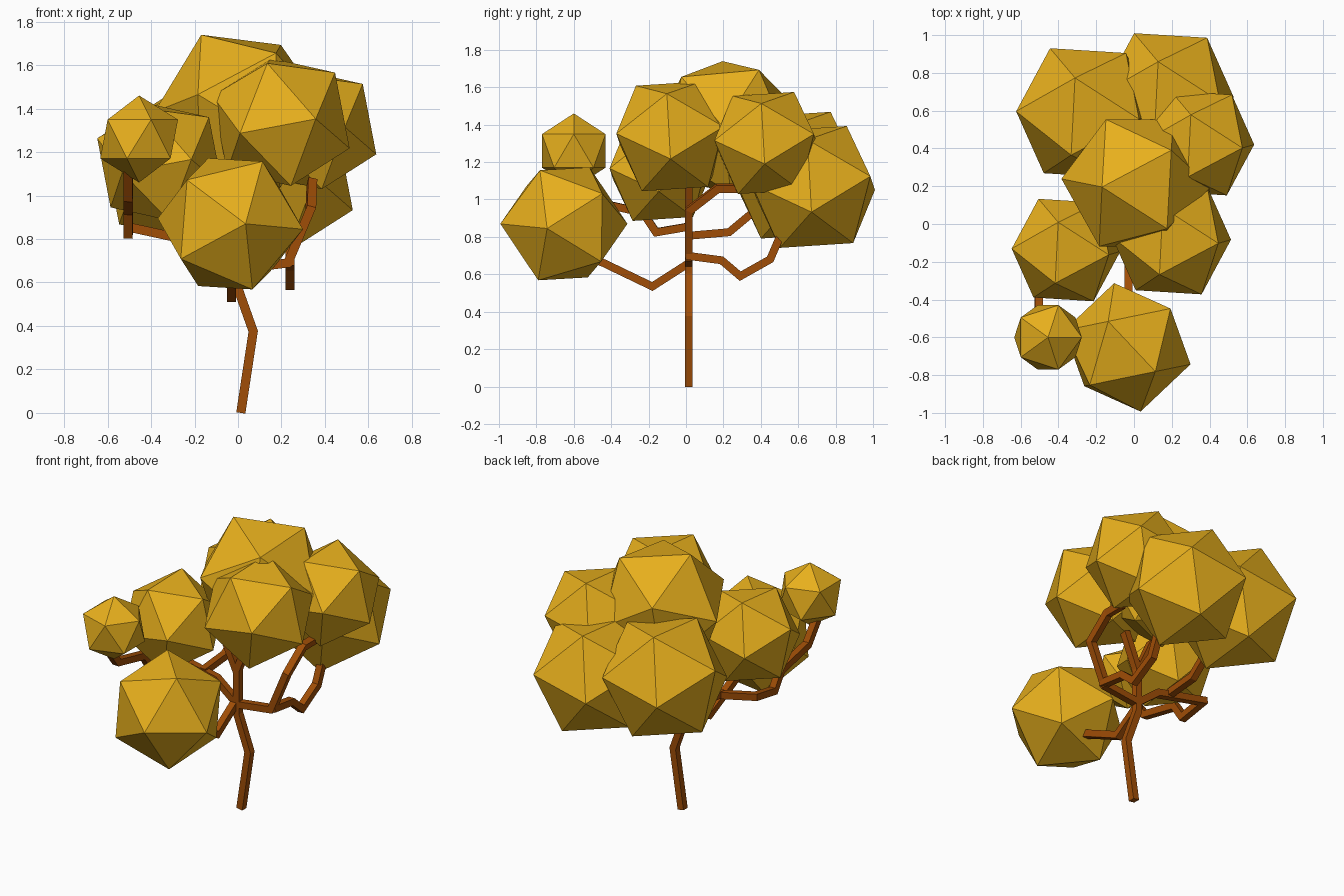
import bpy
import bmesh
from mathutils import Vector, Matrix

if "Cube" in bpy.data.objects:
    bpy.data.objects.remove(bpy.data.objects["Cube"])


def material(name, rgb):
    m = bpy.data.materials.new(name)
    m.diffuse_color = (*rgb, 1)
    m.use_nodes = True
    m.node_tree.nodes["Principled BSDF"].inputs["Base Color"].default_value = m.diffuse_color
    return m


LEAF = material("golden_leaf", (0.8, 0.43, 0.012))
BARK = material("brown_bark", (0.35, 0.075, 0.002))


def finish(bm, name, mat):
    bmesh.ops.recalc_face_normals(bm, faces=bm.faces)
    mesh = bpy.data.meshes.new(name)
    bm.to_mesh(mesh)
    bm.free()
    mesh.materials.append(mat)
    obj = bpy.data.objects.new(name, mesh)
    bpy.context.collection.objects.link(obj)
    return obj


def frame(a, b):
    """Rotation frame whose first axis is a and whose first plane holds b."""
    x = Vector(a).normalized()
    z = x.cross(Vector(b)).normalized()
    return Matrix((x, z.cross(x), z)).transposed()


def leaf_clump(name, centre, radius, a, b):
    """Twenty-sided clump with one corner along a and a neighbouring corner towards b."""
    bm = bmesh.new()
    bmesh.ops.create_icosphere(bm, subdivisions=1, radius=radius)
    source = frame((0, 0, 1), (0.894, 0, 0.447))
    turn = frame(a, b) @ source.transposed()
    bmesh.ops.transform(bm, matrix=turn.to_4x4(), verts=bm.verts)
    obj = finish(bm, name, LEAF)
    obj.location = centre


def branch(name, points, width=0.042):
    """Square beam with mitred bends."""
    pts = [Vector(p) for p in points]
    dirs = [(q - p).normalized() for p, q in zip(pts, pts[1:])]
    t = dirs[0]
    side = t.cross(Vector((0, 1, 0) if abs(t.y) < 0.7 else (1, 0, 0))).normalized()
    up = t.cross(side)
    h = width / 2
    corners = [pts[0] + side * i * h + up * j * h
               for i, j in ((-1, -1), (1, -1), (1, 1), (-1, 1))]
    bm = bmesh.new()
    ring = [bm.verts.new(c) for c in corners]
    bm.faces.new(ring)
    for k, d in enumerate(dirs):
        n = (d + dirs[k + 1]) if k + 1 < len(dirs) else d
        corners = [c + d * ((pts[k + 1] - c).dot(n) / d.dot(n)) for c in corners]
        new = [bm.verts.new(c) for c in corners]
        for i in range(4):
            j = (i + 1) % 4
            bm.faces.new((ring[i], ring[j], new[j], new[i]))
        ring = new
    bm.faces.new(ring)
    finish(bm, name, BARK)


# Leaf clumps sharing one tilt
A, B = (0.313, -0.008, -0.12), (0.25, -0.028, 0.237)
leaf_clump("leaf_right_middle", (0.198, -0.075, 1.338), 0.338, A, B)
leaf_clump("leaf_right", (0.343, 0.428, 1.302), 0.314, A, B)
leaf_clump("leaf_left_middle", (-0.36, -0.138, 1.153), 0.308, A, B)
leaf_clump("leaf_back_left", (-0.26, 0.587, 1.13), 0.39, A, B)
leaf_clump("leaf_back_right", (0.178, 0.68, 1.067), 0.375, A, B)

# Leaf clumps with their own tilt
leaf_clump("leaf_front", (-0.035, -0.653, 0.87), 0.347,
           (0.07, -0.34, 0), (0.335, -0.09, -0.025))
leaf_clump("leaf_top", (0.012, 0.218, 1.387), 0.397,
           (-0.18, -0.022, 0.35), (0.215, 0.19, 0.31))
leaf_clump("leaf_small", (-0.455, -0.6, 1.26), 0.2,
           (0, 0, 1), (0.894, 0, 0.447))

# Trunk with a forked upright top
branch("trunk", [(0.013, 0.015, 0), (0.07, 0.015, 0.375), (-0.01, 0.015, 0.6),
                 (-0.01, 0.015, 0.88), (0.08, 0.015, 1.1)])
branch("trunk_fork", [(-0.01, 0.015, 0.86), (-0.12, 0.015, 1.1)])

# Branch to the front clump
branch("front_branch", [(-0.03, 0.015, 0.66), (-0.03, -0.18, 0.535),
                        (-0.03, -0.44, 0.66), (-0.03, -0.6, 0.72)])

# Branches on the right side
branch("right_branch", [(-0.01, 0.015, 0.66), (0.23, 0.015, 0.69), (0.335, 0.015, 0.94),
                        (0.34, 0.17, 1.06), (0.34, 0.3, 1.06)])
branch("back_right_branch", [(0.24, 0.0, 0.7), (0.24, 0.19, 0.675), (0.24, 0.29, 0.59),
                             (0.24, 0.45, 0.68), (0.24, 0.51, 0.82)])

# Branches on the left side
branch("left_branch", [(-0.01, 0.015, 0.66), (-0.16, 0.015, 0.78), (-0.505, 0.015, 0.855),
                       (-0.505, -0.16, 0.825), (-0.505, -0.23, 0.93),
                       (-0.505, -0.5, 0.99), (-0.505, -0.6, 1.12)])
branch("back_left_branch", [(-0.25, 0.0, 0.805), (-0.25, 0.23, 0.825),
                            (-0.25, 0.38, 0.95)])
